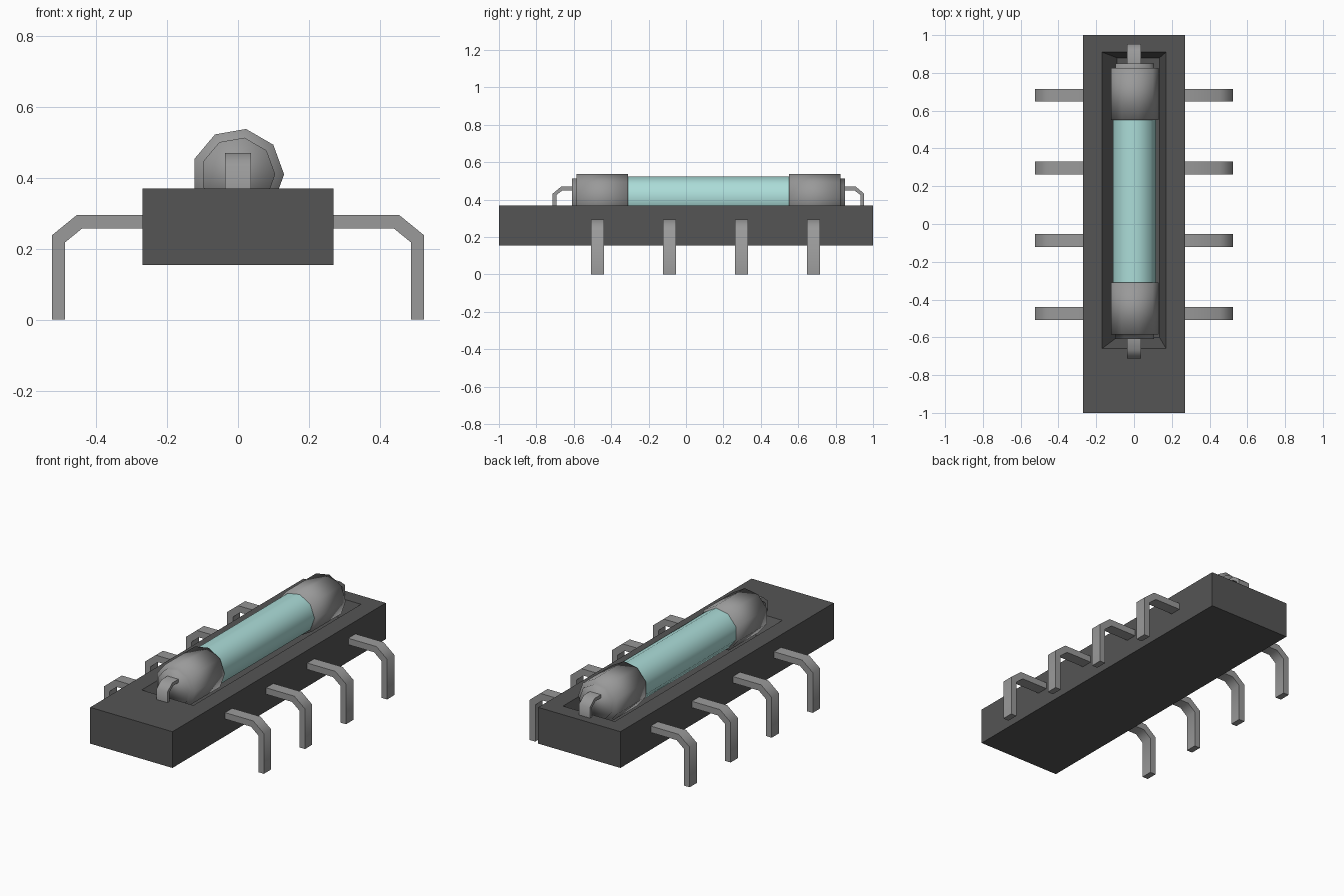
import bpy
import bmesh
from math import cos, sin, pi, radians

cube = bpy.data.objects.get("Cube")
if cube:
    bpy.data.objects.remove(cube, do_unlink=True)


def material(name, rgb):
    m = bpy.data.materials.new(name)
    m.use_nodes = True
    m.diffuse_color = (*rgb, 1)
    m.node_tree.nodes["Principled BSDF"].inputs["Base Color"].default_value = (*rgb, 1)
    return m


PLASTIC = material("dark plastic", (0.09, 0.09, 0.09))
METAL = material("grey metal", (0.32, 0.32, 0.32))
GLASS = material("pale teal glass", (0.41, 0.72, 0.69))


def loft(name, rings, mat, smooth_angle=None):
    """Skin a stack of rings and close both ends."""
    bm = bmesh.new()
    loops = [[bm.verts.new(p) for p in ring] for ring in rings]
    n = len(loops[0])
    for a, b in zip(loops, loops[1:]):
        for i in range(n):
            j = (i + 1) % n
            bm.faces.new((a[i], a[j], b[j], b[i]))
    bm.faces.new(loops[0][::-1])
    bm.faces.new(loops[-1])
    bmesh.ops.recalc_face_normals(bm, faces=bm.faces)
    mesh = bpy.data.meshes.new(name)
    bm.to_mesh(mesh)
    bm.free()
    mesh.materials.append(mat)
    if smooth_angle:
        mesh.shade_smooth()
        if smooth_angle < 180:
            mesh.set_sharp_from_angle(angle=radians(smooth_angle))
    obj = bpy.data.objects.new(name, mesh)
    bpy.context.collection.objects.link(obj)
    return obj


def rect(x0, x1, y0, y1, z):
    return [(x0, y0, z), (x1, y0, z), (x1, y1, z), (x0, y1, z)]


def circle(y, r, sides=9, z=0.41):
    return [(r * cos(2 * pi * i / sides), y, z + r * sin(2 * pi * i / sides))
            for i in range(sides)]


# Body block with a pocket sunk into the top
loft("body", [rect(-0.27, 0.27, -1, 1, 0.155),
              rect(-0.27, 0.27, -1, 1, 0.37),
              rect(-0.17, 0.17, -0.66, 0.91, 0.37),
              rect(-0.09, 0.135, -0.6, 0.88, 0.27)], PLASTIC)

# Glass tube and its two stepped end caps
MID = 0.12
loft("glass_tube", [circle(MID - 0.44, 0.117), circle(MID + 0.44, 0.117)], GLASS, 60)
for side, label in ((-1, "front"), (1, "back")):
    steps = ((0.43, 0.13), (0.705, 0.13), (0.705, 0.105), (0.73, 0.105))
    loft(label + "_cap", [circle(MID + side * d, r) for d, r in steps], METAL, 180)

    # Bent wire from the cap down to the body
    wire = [(0.72, 0.47), (0.787, 0.47), (0.833, 0.432), (0.833, 0.36),
            (0.813, 0.36), (0.813, 0.425), (0.78, 0.45), (0.72, 0.45)]
    loft(label + "_wire", [[(x, MID + side * d, z) for d, z in wire]
                           for x in (-0.036, 0.036)], METAL, 55)

# Four bent legs along each side
LEG = [(0.26, 0.295), (0.455, 0.295), (0.525, 0.238), (0.525, 0),
       (0.488, 0), (0.488, 0.218), (0.44, 0.257), (0.26, 0.257)]
for side, label in ((-1, "right"), (1, "left")):
    for i in range(4):
        y = -0.473 + 0.385 * i
        loft(f"{label}_leg_{i + 1}", [[(side * x, y + w, z) for x, z in LEG]
                                      for w in (-0.034, 0.034)], METAL, 55)
